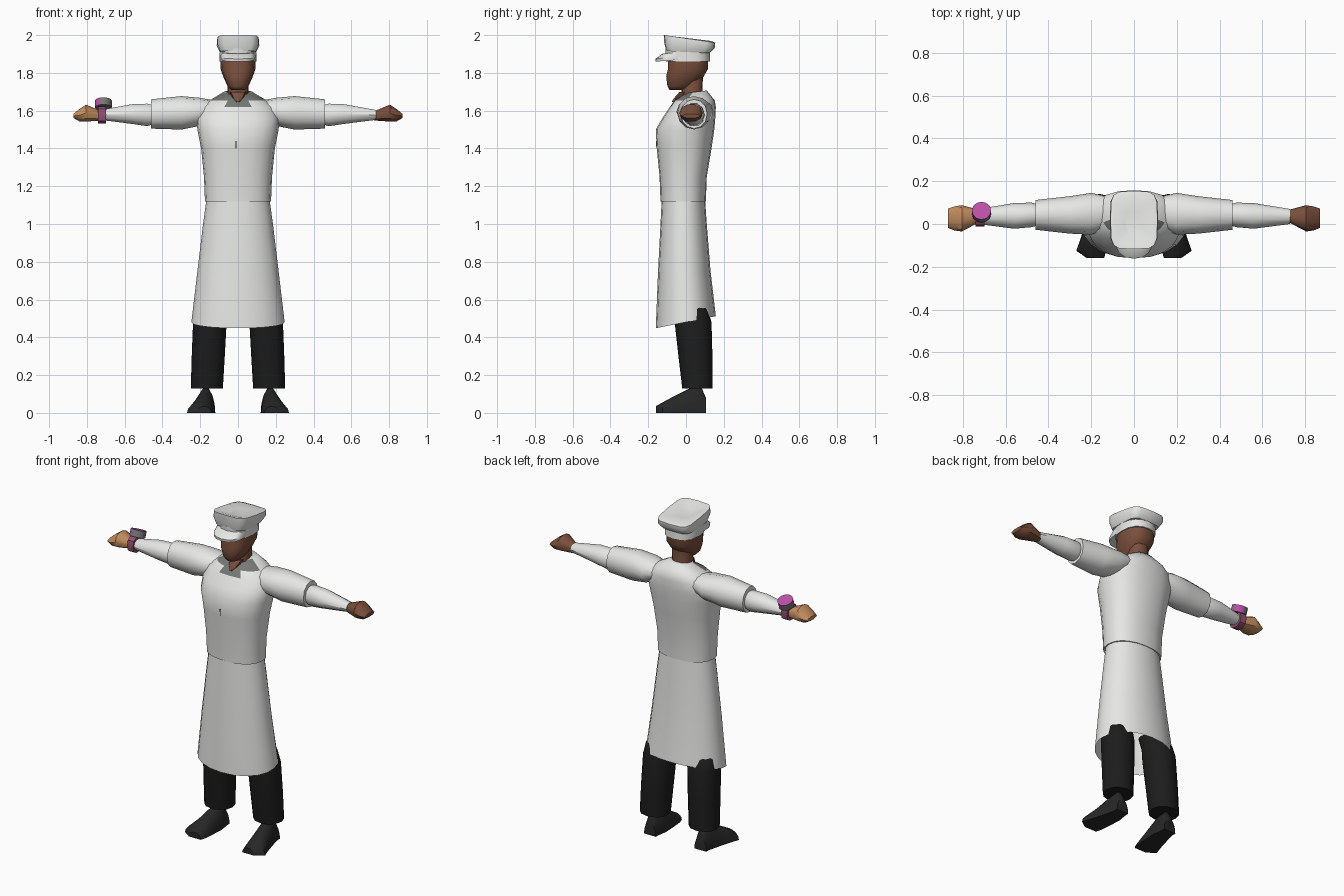
import bpy, bmesh, math
from mathutils import Vector, Matrix

old = bpy.data.objects.get("Cube")
if old:
    bpy.data.objects.remove(old, do_unlink=True)


def material(name, r, g, b):
    m = bpy.data.materials.new(name)
    m.use_nodes = True
    m.diffuse_color = (r, g, b, 1)
    bsdf = next(n for n in m.node_tree.nodes if n.type == 'BSDF_PRINCIPLED')
    bsdf.inputs["Base Color"].default_value = (r, g, b, 1)
    bsdf.inputs["Roughness"].default_value = 0.8
    return m


white = material("white cloth", .8, .8, .79)
black = material("black trousers", .012, .012, .012)
leather = material("dark shoe", .02, .02, .02)
skin = material("brown skin", .2, .08, .047)
tan = material("tan hand", .56, .27, .12)
collar = material("grey collar", .18, .19, .18)
magenta = material("magenta watch", .5, .08, .4)
plum = material("plum strap", .3, .08, .17)


def finish(name, bm, mats, rule=None, angle=40):
    """Turn a bmesh into a shaded object; rule picks a material per face."""
    bmesh.ops.recalc_face_normals(bm, faces=bm.faces)
    bm.normal_update()
    for f in bm.faces:
        if rule:
            f.material_index = int(rule(f.calc_center_median(), f.normal))
    me = bpy.data.meshes.new(name)
    bm.to_mesh(me)
    bm.free()
    for m in mats:
        me.materials.append(m)
    ob = bpy.data.objects.new(name, me)
    bpy.context.collection.objects.link(ob)
    bpy.ops.object.select_all(action='DESELECT')
    ob.select_set(True)
    bpy.context.view_layer.objects.active = ob
    bpy.ops.object.shade_smooth_by_angle(angle=math.radians(angle))


AXES = {'x': lambda w, u, v: Vector((w, u, v)),
        'y': lambda w, u, v: Vector((u, w, v)),
        'z': lambda w, u, v: Vector((u, v, w))}


def loft(name, axis, rings, mats, n=16, power=2.4, tilts=None, side=1,
         caps=(True, True), floor=False, rule=None, angle=40, turn=0):
    """Skin superellipse rings given as (position, u min, u max, v min, v max)."""
    bm = bmesh.new()
    loops = []
    for i, (w, u0, u1, v0, v1) in enumerate(rings):
        loop = []
        for k in range(n):
            a = math.tau * (k + turn) / n
            c, s = math.cos(a), math.sin(a)
            du = math.copysign(abs(c) ** (2 / power), c) * (u1 - u0) / 2
            dv = math.copysign(abs(s) ** (2 / power), s) * (v1 - v0) / 2
            lean = tilts[i] * dv if tilts else 0
            p = AXES[axis](w + lean, (u0 + u1) / 2 + du, (v0 + v1) / 2 + dv)
            p.x *= side
            if floor:
                p.z = max(p.z, 0)
            loop.append(bm.verts.new(p))
        loops.append(loop)
    for a, b in zip(loops, loops[1:]):
        for k in range(n):
            j = (k + 1) % n
            bm.faces.new((a[k], a[j], b[j], b[k]))
    for use, loop in zip(caps, (loops[0], loops[-1])):
        if use:
            bm.faces.new(loop)
    if floor:
        bmesh.ops.remove_doubles(bm, verts=bm.verts, dist=.0005)
    finish(name, bm, mats, rule, angle)


# Jacket body with a grey collar at the front of the neckline
loft("jacket_body", 'z', [
    (1.12, -.175, .175, -.135, .105), (1.25, -.18, .18, -.14, .11),
    (1.4, -.195, .195, -.155, .135), (1.5, -.215, .215, -.16, .15),
    (1.56, -.22, .22, -.125, .155), (1.62, -.2, .2, -.085, .158),
    (1.655, -.15, .15, -.06, .152), (1.7, -.075, .075, .0, .11)],
    [white, collar], n=20, power=2.3, tilts=[0, 0, 0, 0, 0, 0, 0, .12],
    rule=lambda c, nrm: c.z > 1.63 and c.y < .03
    and abs(c.x) < (.105 if c.z > 1.65 else .06), angle=60)
loft("button_mark", 'z', [(1.4, -.013, -.008, -.158, -.15),
                          (1.44, -.013, -.008, -.16, -.152)],
     [black], n=4, turn=.5)

# Long apron skirt, open at the hem
loft("apron_skirt", 'z', [
    (1.145, -.165, .165, -.128, .1), (1.0, -.185, .185, -.135, .11),
    (.75, -.215, .215, -.148, .13), (.48, -.247, .247, -.16, .158)],
    [white], n=20, power=2.1, tilts=[0, 0, 0, .2], caps=(True, False), angle=60)

for side, label, hand in ((1, "left", skin), (-1, "right", tan)):
    # Trouser leg and shoe
    loft(label + "_trouser_leg", 'z', [
        (.13, .08, .25, -.02, .14), (.3, .07, .245, -.04, .14),
        (.48, .06, .238, -.06, .135), (.55, .06, .227, -.06, .115),
        (.61, .05, .18, -.06, .06)], [black], n=12, power=2.2, side=side)
    loft(label + "_shoe", 'y', [
        (.105, .13, .21, -.08, .08), (.08, .13, .21, -.14, .14),
        (.02, .12, .225, -.13, .13), (-.07, .125, .25, -.085, .085),
        (-.125, .13, .27, -.055, .055), (-.16, .14, .22, -.035, .035)],
        [leather], n=16, power=2, side=side, floor=True)
    # Wide upper sleeve, narrow lower sleeve, mitten-like hand
    loft(label + "_upper_sleeve", 'x', [
        (.13, -.02, .13, 1.56, 1.655), (.2, -.05, .145, 1.52, 1.668),
        (.3, -.045, .13, 1.5, 1.677), (.46, -.027, .112, 1.505, 1.66)],
        [white], n=12, power=2.1, side=side)
    loft(label + "_lower_sleeve", 'x', [
        (.44, -.005, .09, 1.53, 1.63), (.48, -.015, .1, 1.515, 1.64),
        (.56, -.022, .098, 1.527, 1.637), (.73, .0, .07, 1.55, 1.605)],
        [white], n=10, power=2, side=side)
    loft(label + "_hand", 'x', [
        (.72, .01, .065, 1.547, 1.598), (.805, -.035, .088, 1.54, 1.634),
        (.84, -.03, .082, 1.542, 1.61), (.87, -.018, .072, 1.56, 1.584)],
        [hand], n=10, power=2.2, side=side)

# Wristwatch, its dial tipped backwards
loft("watch_strap", 'x', [(.7, -.012, .085, 1.53, 1.625),
                          (.74, -.012, .085, 1.53, 1.625)],
     [plum], n=10, power=2.5, side=-1)
bm = bmesh.new()
bmesh.ops.create_cone(bm, cap_ends=True, segments=12, radius1=.045,
                      radius2=.045, depth=.04,
                      matrix=Matrix.Translation((-.713, .055, 1.635))
                      @ Matrix.Rotation(math.radians(-22), 4, 'X'))
finish("watch_case", bm, [magenta, collar],
       lambda c, nrm: nrm.z < .6 and (nrm.x > -.7 if nrm.y < .1 else nrm.x < -.2))

# Neck with an open throat, and head
loft("neck", 'z', [(1.62, -.07, .07, -.02, .1), (1.68, -.056, .056, -.025, .085),
                   (1.78, -.055, .055, -.02, .09)], [skin], n=12)
loft("throat", 'z', [(1.645, -.012, .012, -.078, .0),
                     (1.665, -.028, .028, -.066, .0),
                     (1.7, -.045, .045, -.035, .02)], [skin], n=10)
loft("head", 'z', [
    (1.71, -.035, .035, -.088, .0), (1.73, -.056, .056, -.1, .04),
    (1.78, -.078, .078, -.107, .095), (1.82, -.092, .092, -.098, .118),
    (1.89, -.093, .093, -.095, .12)], [skin], n=14, angle=60)

# Peaked cap: band, visor and a square-cornered dished crown rising to the front
loft("cap_band", 'z', [(1.86, -.098, .098, -.105, .128),
                       (1.93, -.096, .096, -.11, .125)], [white])
loft("cap_visor", 'z', [(1.868, -.09, .09, -.16, .05),
                        (1.885, -.092, .092, -.162, .05),
                        (1.91, -.09, .09, -.125, .05)],
     [white], tilts=[.08, .1, .1])
loft("cap_crown", 'z', [
    (1.91, -.097, .097, -.105, .125), (1.945, -.113, .113, -.115, .152),
    (1.98, -.11, .11, -.118, .155), (1.983, -.09, .09, -.095, .13),
    (1.972, -.04, .04, -.04, .06)], [white], power=4.5,
    tilts=[-.05, -.1, -.15, -.12, -.05])
